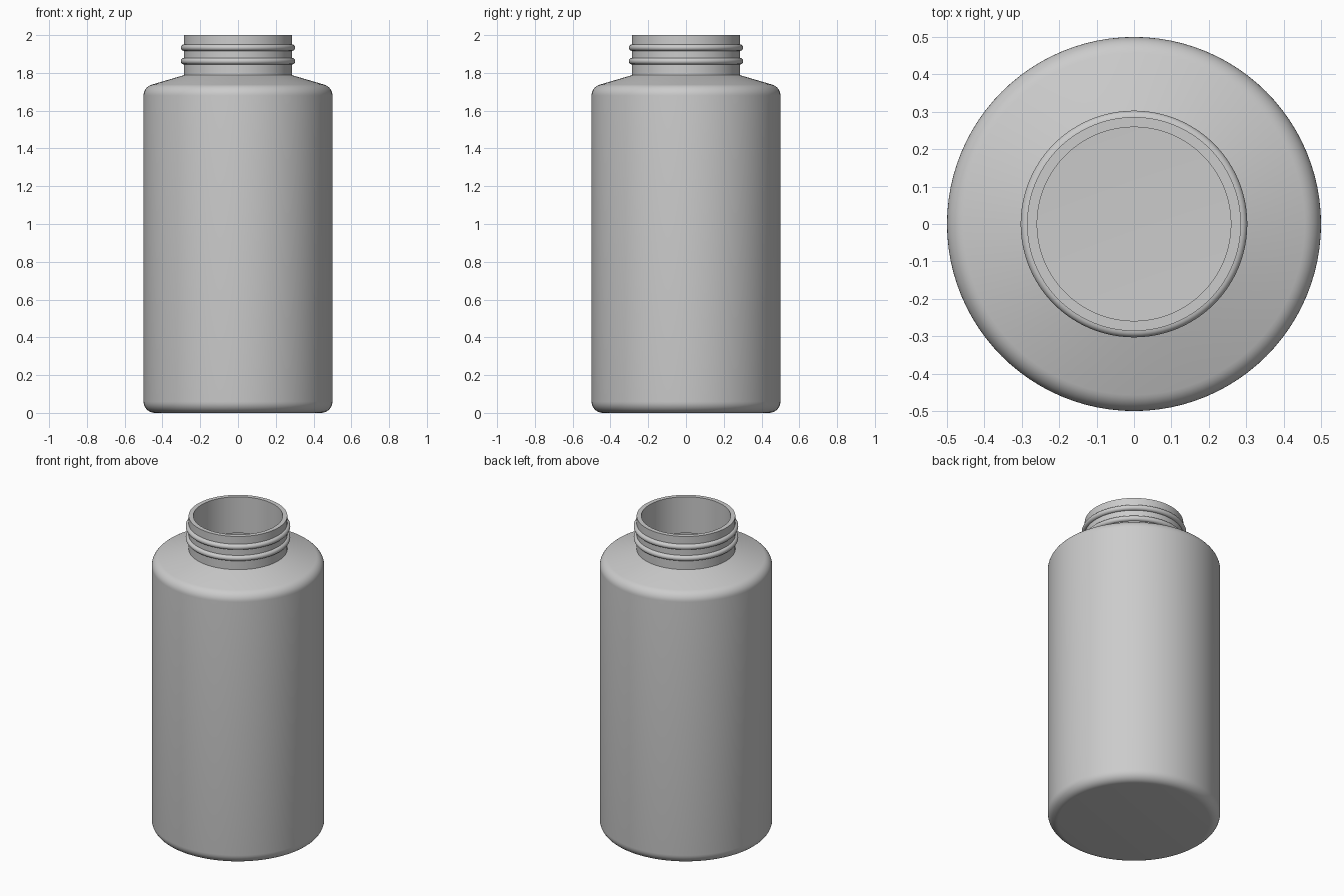
import bpy
import bmesh
from math import cos, sin, pi, radians

cube = bpy.data.objects.get("Cube")
if cube:
    bpy.data.objects.remove(cube, do_unlink=True)

SEGMENTS = 96
WALL = 0.027
BODY_R, NECK_R = 0.5, 0.286
FILLET = 0.06
NECK_BASE, HEIGHT = 1.788, 2.0
SLOPE = 73.5            # angle of the shoulder normal above horizontal
THREADS = (1.862, 1.934)
THREAD_R = 0.017


def arc(r, z, radius, start, end, steps=8):
    """Points of an arc in the radius/height plane, angles in degrees."""
    angles = [radians(start + (end - start) * i / steps) for i in range(steps + 1)]
    return [(r + radius * cos(a), z + radius * sin(a)) for a in angles]


def lathe(name, profile, material):
    """Spin a profile, whose ends lie on the axis, around z."""
    bm = bmesh.new()
    rings = []
    for r, z in profile:
        if r < 1e-6:
            rings.append([bm.verts.new((0, 0, z))])
        else:
            rings.append([bm.verts.new((r * cos(2 * pi * i / SEGMENTS),
                                        r * sin(2 * pi * i / SEGMENTS), z))
                          for i in range(SEGMENTS)])
    for low, high in zip(rings, rings[1:]):
        if len(low) == 1:
            bm.faces.new(high)
        elif len(high) == 1:
            bm.faces.new(low)
        else:
            for i in range(SEGMENTS):
                j = (i + 1) % SEGMENTS
                bm.faces.new((low[i], low[j], high[j], high[i]))
    for ring in (rings[0], rings[-1]):
        bm.verts.remove(ring[0])
    bmesh.ops.recalc_face_normals(bm, faces=bm.faces)
    mesh = bpy.data.meshes.new(name)
    bm.to_mesh(mesh)
    bm.free()
    obj = bpy.data.objects.new(name, mesh)
    bpy.context.collection.objects.link(obj)
    mesh.materials.append(material)
    bpy.ops.object.select_all(action="DESELECT")
    obj.select_set(True)
    bpy.context.view_layer.objects.active = obj
    bpy.ops.object.shade_smooth_by_angle(angle=radians(30))
    return obj


grey = bpy.data.materials.new("plain grey")
grey.use_nodes = True
colour = (0.6, 0.6, 0.6, 1)
grey.diffuse_color = colour
grey.node_tree.nodes["Principled BSDF"].inputs["Base Color"].default_value = colour

# Outer skin: base, rounded body, sloping shoulder, neck with two thread ridges
centre = BODY_R - FILLET
shoulder = NECK_BASE - 0.108
profile = [(0, 0)]
profile += arc(centre, FILLET, FILLET, -90, 0)
profile += arc(centre, shoulder, FILLET, 0, SLOPE)
profile.append((NECK_R, NECK_BASE))
for z in THREADS:
    profile += arc(NECK_R, z, THREAD_R, -90, 90, 10)
profile.append((NECK_R, HEIGHT))

# Inner skin: mouth, shoulder underside, inside wall and floor
inner = FILLET - WALL
profile += [(NECK_R - WALL, HEIGHT), (NECK_R - WALL, NECK_BASE - WALL * 0.75)]
profile += arc(centre, shoulder, inner, SLOPE, 0)
profile += arc(centre, FILLET, inner, 0, -90)
profile.append((0, WALL))

lathe("bottle", profile, grey)
